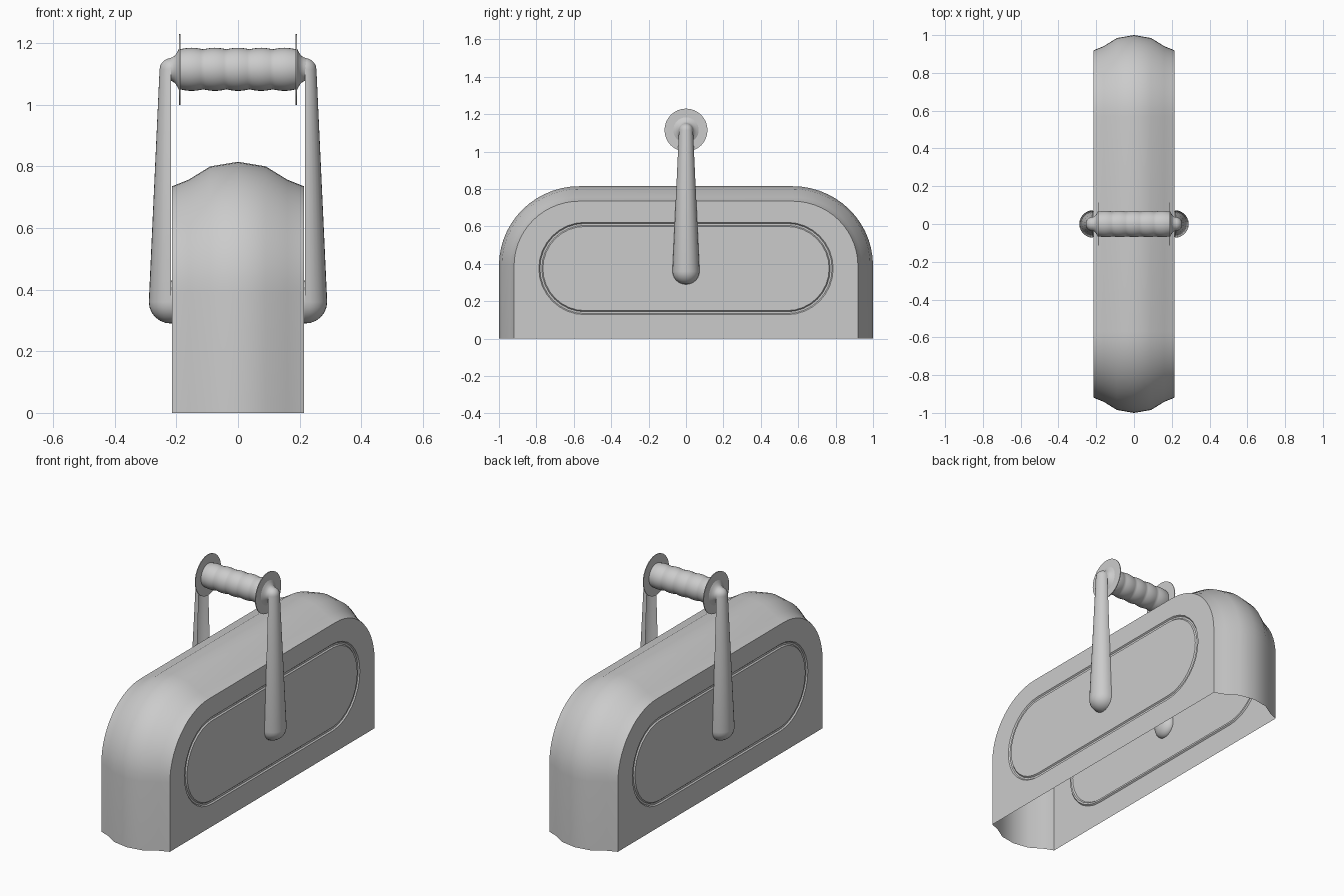
import bpy, bmesh
from math import pi, sin, cos, sqrt

if "Cube" in bpy.data.objects:
    bpy.data.objects.remove(bpy.data.objects["Cube"])

WALL = 0.215      # half width of the body
GRIP_Z = 1.115    # height of the grip axis


def finish(name, bm, angle=35):
    bmesh.ops.recalc_face_normals(bm, faces=bm.faces)
    me = bpy.data.meshes.new(name)
    bm.to_mesh(me)
    bm.free()
    ob = bpy.data.objects.new(name, me)
    bpy.context.collection.objects.link(ob)
    bpy.ops.object.select_all(action='DESELECT')
    ob.select_set(True)
    bpy.context.view_layer.objects.active = ob
    bpy.ops.object.shade_smooth_by_angle(angle=angle * pi / 180)
    return ob


def skin(bm, rows, closed=False):
    """Join rows of points with quads."""
    vs = [[bm.verts.new(p) for p in r] for r in rows]
    for a, b in zip(vs, vs[1:]):
        n = len(a)
        for i in range(n if closed else n - 1):
            j = (i + 1) % n
            bm.faces.new((a[i], a[j], b[j], b[i]))
    return vs


def outline(d):
    """Arched side outline (y, z), grown by d."""
    r, n = 0.345 + d, 14
    arc = [(0.57 + r * cos(pi / 2 * i / n), 0.39 + r * sin(pi / 2 * i / n))
           for i in range(n + 1)]
    k = (1.0 - 0.57) / 0.425
    arc = [(0.57 + (y - 0.57) * k, z) for y, z in arc]
    right = [(arc[0][0], 0.0)] + arc
    return right + [(-y, z) for y, z in reversed(right)]


def lathe_x(name, profile, n=32):
    bm = bmesh.new()
    skin(bm, [[(x, r * cos(2 * pi * i / n), GRIP_Z + r * sin(2 * pi * i / n))
               for i in range(n)] for x, r in profile], True)
    return finish(name, bm)


# Arched shell, open underneath
crown = [(-WALL, 0), (-0.16, 0.022), (-0.09, 0.065), (0, 0.08),
         (0.09, 0.065), (0.16, 0.022), (WALL, 0)]
bm = bmesh.new()
skin(bm, [[(x, y, z) for y, z in outline(d)] for x, d in crown])
finish("body_shell", bm)


def stadium(r, x, n=16):
    pts = []
    for cy, a0 in ((0.54, -pi / 2), (-0.54, pi / 2)):
        pts += [(x, cy + r * cos(a0 + pi * i / n), 0.375 + r * sin(a0 + pi * i / n))
                for i in range(n + 1)]
    return pts


for side, s in (("right", 1), ("left", -1)):
    # Flat side panel with a shallow stadium groove
    bm = bmesh.new()
    rings = [(0.247, WALL), (0.241, WALL - 0.007), (0.231, WALL - 0.007), (0.225, WALL)]
    vs = skin(bm, [stadium(r, s * x) for r, x in rings], True)
    bm.faces.new(vs[-1])
    rim = [bm.verts.new((s * WALL, y, z)) for y, z in outline(0)]
    edges = [bm.edges.new((rim[i], rim[(i + 1) % len(rim)])) for i in range(len(rim))]
    edges += [bm.edges.get((vs[0][i], vs[0][(i + 1) % len(vs[0])]))
              for i in range(len(vs[0]))]
    bmesh.ops.triangle_fill(bm, edges=edges, use_beauty=True, normal=(s, 0, 0))
    finish(side + "_panel", bm, 25)

    # Tapered half-round arm with domed ends
    prof = [(0.36 - 0.07 * cos(pi / 2 * i / 6), 0.072 * sin(pi / 2 * i / 6) + 0.0005)
            for i in range(7)]
    prof += [(1.115 + 0.036 * sin(pi / 2 * i / 5), 0.037 * cos(pi / 2 * i / 5) + 0.0005)
             for i in range(6)]
    bm = bmesh.new()
    skin(bm, [[(s * (0.217 + r * cos(a)), r * sin(a), z)
               for a in [-pi / 2 + pi * k / 14 for k in range(15)]] for z, r in prof])
    finish(side + "_arm", bm, 50)

    # Pivot knob showing on the inside of the panel
    bm = bmesh.new()
    bmesh.ops.create_uvsphere(bm, u_segments=20, v_segments=12, radius=0.07)
    for v in bm.verts:
        v.co = (s * 0.217 + v.co.x * 0.65, v.co.y, v.co.z + 0.36)
    finish(side + "_pivot", bm)

    # Thin grip flange and flared collar
    lathe_x(side + "_flange", [(s * 0.187, 0.001), (s * 0.187, 0.115),
                               (s * 0.191, 0.115), (s * 0.191, 0.001)])
    lathe_x(side + "_collar", [(s * x, r) for x, r in (
        (0.19, 0.07), (0.196, 0.058), (0.204, 0.045), (0.213, 0.039), (0.222, 0.036))])

# Wavy hand grip
N = 50
lathe_x("grip", [(-0.188 + 0.376 * i / N, 0.065 + 0.005 * abs(sin(5 * pi * i / N)))
                 for i in range(N + 1)])
